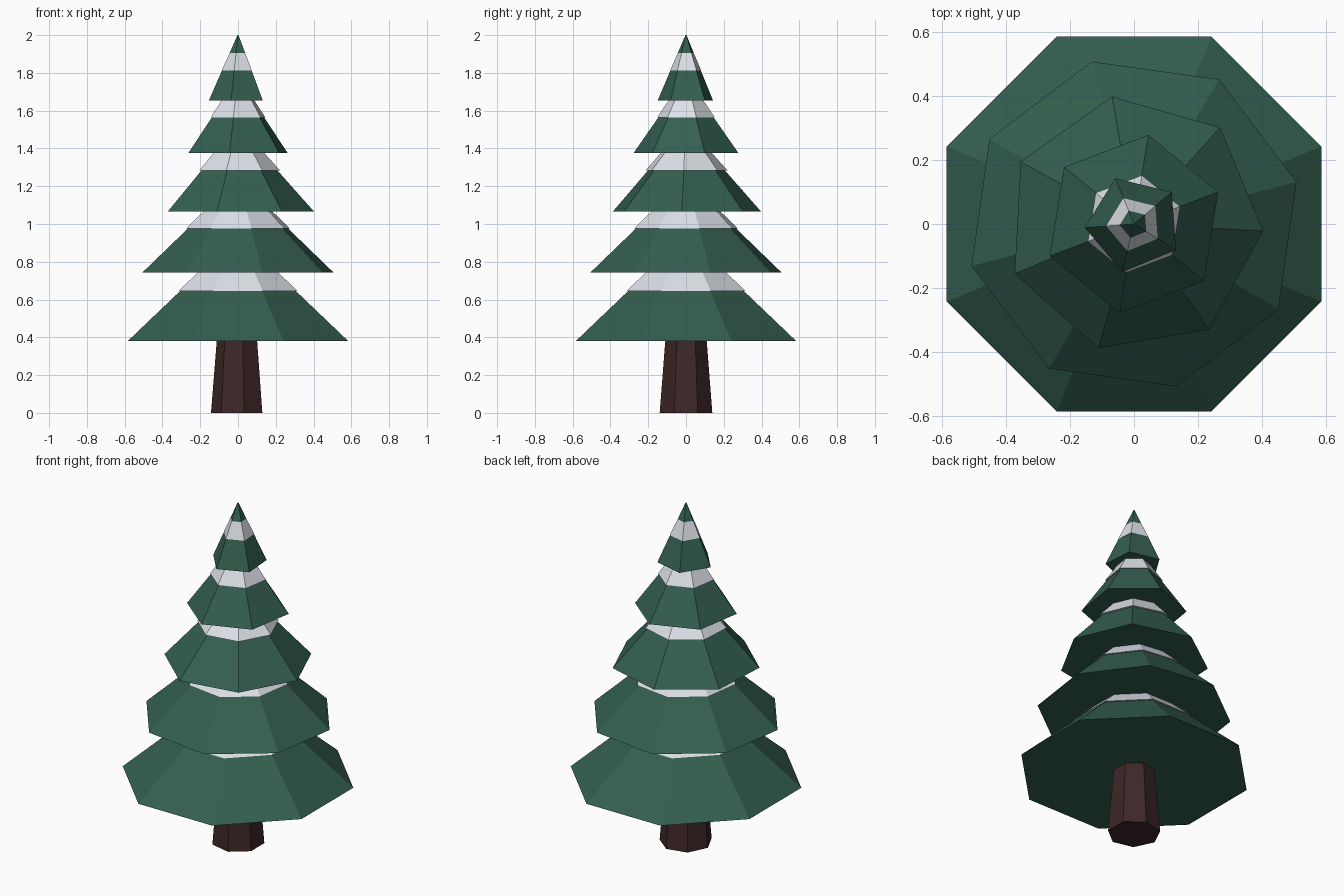
import bpy, bmesh, math

if "Cube" in bpy.data.objects:
    bpy.data.objects.remove(bpy.data.objects["Cube"])


def material(name, rgb):
    m = bpy.data.materials.new(name)
    m.diffuse_color = (*rgb, 1.0)
    m.use_nodes = True
    m.node_tree.nodes["Principled BSDF"].inputs["Base Color"].default_value = m.diffuse_color
    return m


GREEN = material("pine green", (0.034, 0.115, 0.080))
SNOW = material("snow white", (0.77, 0.80, 0.85))
BARK = material("dark bark", (0.048, 0.020, 0.020))


def frustum(name, sides, angle, z0, r0, z1, r1, mat):
    """Closed tapered prism with its first corner at the given angle (degrees)."""
    bm = bmesh.new()
    rings = []
    for z, r in ((z0, r0), (z1, r1)):
        ring = []
        for i in range(sides):
            a = math.radians(angle) + 2 * math.pi * i / sides
            ring.append(bm.verts.new((r * math.cos(a), r * math.sin(a), z)))
        rings.append(ring)
    low, high = rings
    for i in range(sides):
        j = (i + 1) % sides
        bm.faces.new((low[i], low[j], high[j], high[i]))
    bm.faces.new(low[::-1])
    bm.faces.new(high)
    me = bpy.data.meshes.new(name)
    bm.to_mesh(me)
    bm.free()
    me.materials.append(mat)
    ob = bpy.data.objects.new(name, me)
    bpy.context.collection.objects.link(ob)


# Trunk
frustum("trunk", 7, 180, 0, 0.143, 0.40, 0.111, BARK)

# Branch tiers: sides, angle, base z, base radius, top z, snow z, snow radius, snow top z
tiers = [
    (8, 22.5, 0.380, 0.632, 0.935, 0.645, 0.341, 0.935),
    (8, 14.5, 0.743, 0.523, 1.230, 0.976, 0.284, 1.230),
    (7, -3.1, 1.066, 0.403, 1.515, 1.283, 0.223, 1.515),
    (6, 20.8, 1.376, 0.281, 1.770, 1.565, 0.154, 1.770),
    (5, 40.2, 1.655, 0.154, 2.000, 1.812, 0.087, 1.972),
]
for n, (sides, ang, z0, r0, z1, sz, sr, st) in enumerate(tiers, 1):
    frustum(f"branch_tier_{n}", sides, ang, z0, r0, z1, 0.003, GREEN)
    # Snow cap, slightly wider than the branches under it
    frustum(f"snow_cap_{n}", sides, ang, sz, sr, st, 0.014, SNOW)
